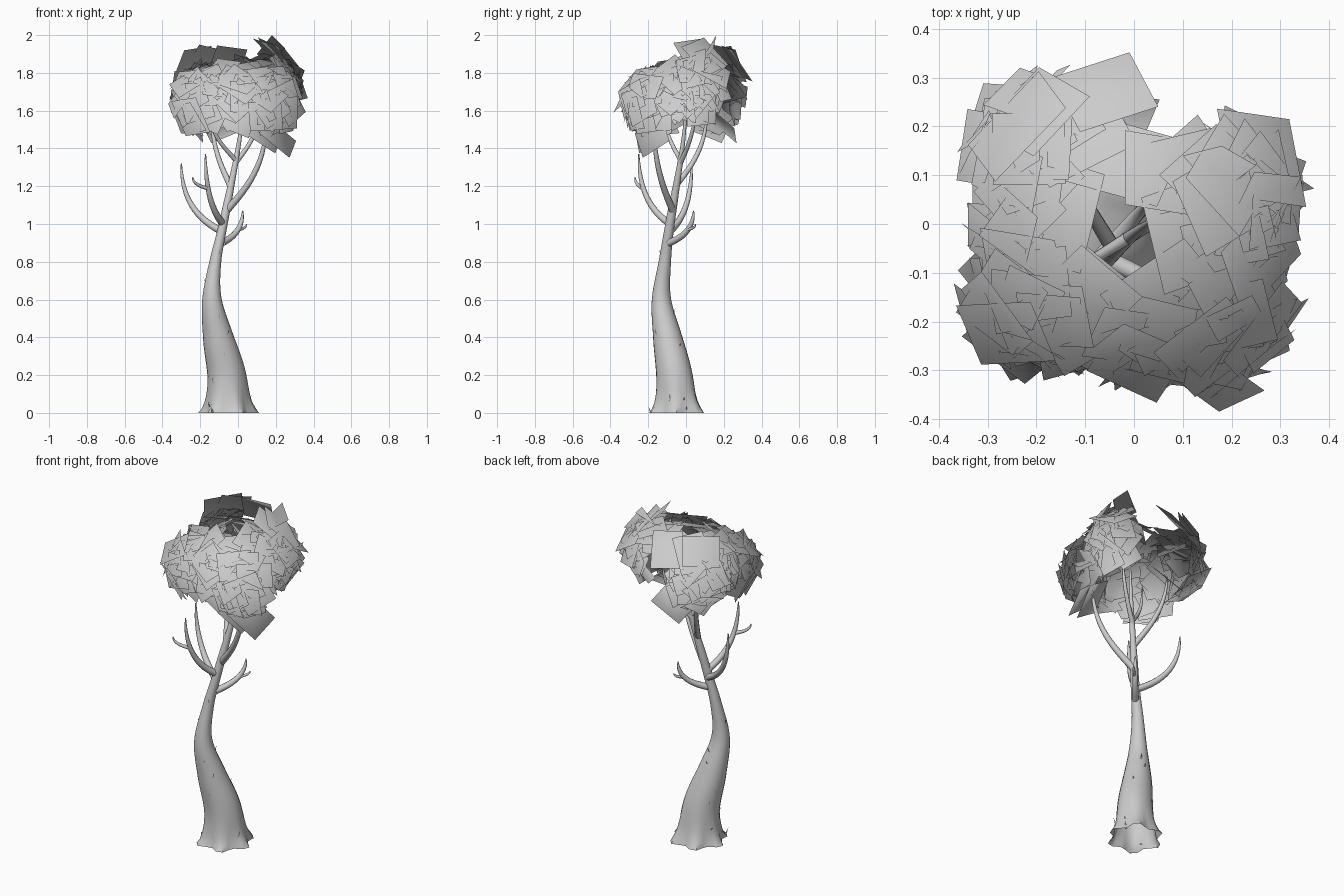
import bpy, bmesh, math, random
from mathutils import Vector, Matrix

if "Cube" in bpy.data.objects:
    bpy.data.objects.remove(bpy.data.objects["Cube"])

random.seed(11)
grey = bpy.data.materials.new("pale_grey")
grey.diffuse_color = (0.6, 0.6, 0.6, 1)
grey.use_nodes = True
grey.node_tree.nodes["Principled BSDF"].inputs["Base Color"].default_value = grey.diffuse_color


def make_object(name, bm, smooth=False):
    mesh = bpy.data.meshes.new(name)
    bm.to_mesh(mesh)
    bm.free()
    mesh.materials.append(grey)
    obj = bpy.data.objects.new(name, mesh)
    bpy.context.collection.objects.link(obj)
    if smooth:
        bpy.ops.object.select_all(action='DESELECT')
        obj.select_set(True)
        bpy.context.view_layer.objects.active = obj
        bpy.ops.object.shade_smooth_by_angle(angle=math.radians(50))
    return mesh


def spline(keys, steps):
    """Smooth curve through the key points."""
    k = [Vector(p) for p in keys]
    k = [k[0] * 2 - k[1]] + k + [k[-1] * 2 - k[-2]]
    out = []
    for i in range(1, len(k) - 2):
        a, b, c, d = k[i - 1:i + 3]
        for s in range(steps):
            t = s / steps
            out.append(0.5 * (2 * b + (c - a) * t + (2 * a - 5 * b + 4 * c - d) * t * t
                              + (3 * b - a - 3 * c + d) * t ** 3))
    return out + [k[-2]]


def tube(name, pts, sides, radius):
    """Tube along pts; radius(fraction, angle, z) gives its surface. The foot stays open."""
    bm = bmesh.new()
    rings = []
    last = len(pts) - 1
    u = Vector((1, 0, 0))
    for i, p in enumerate(pts):
        tan = (pts[min(i + 1, last)] - pts[max(i - 1, 0)]).normalized()
        if i == 0 and name == "trunk":
            tan = Vector((0, 0, 1))
        u = (u - tan * u.dot(tan)).normalized()
        v = tan.cross(u)
        ring = []
        for s in range(sides):
            a = math.tau * s / sides
            ring.append(bm.verts.new(p + radius(i / last, a, p.z) * (u * math.cos(a) + v * math.sin(a))))
        rings.append(ring)
    for lo, hi in zip(rings, rings[1:]):
        for s in range(sides):
            n = (s + 1) % sides
            bm.faces.new((lo[s], lo[n], hi[n], hi[s]))
    bm.faces.new(rings[-1])
    for v in bm.verts:
        v.co.z = max(v.co.z, 0)
    make_object(name, bm, True)


# Leaning trunk, swollen below and flared into root lobes at the ground
def trunk_girth(z):
    return 0.02 + 0.09 / (1 + math.exp((z - 0.5) / 0.16)) + 0.035 * math.exp(-z / 0.06) - 0.008 * max(z - 1.1, 0) / 0.3


def trunk_radius(f, a, z):
    lobes = 0.16 * math.exp(-z / 0.07) * math.cos(6 * a + 0.5) + 0.03 * math.sin(2 * a + 5 * z)
    return max(trunk_girth(z) * (1 + lobes), 0.003)


trunk_path = spline([(-.05, -.05, 0), (-.06, -.062, .2), (-.105, -.098, .4), (-.138, -.13, .6),
                     (-.12, -.112, .8), (-.078, -.085, 1), (0, -.02, 1.4), (.04, .01, 1.7)], 7)
tube("trunk", trunk_path, 24, trunk_radius)


# Branches: leave the trunk sideways, then sweep upwards to a thin tip
def branch(name, start, tip, thick, rise=0.6):
    a, b = Vector(start), Vector(tip)
    pts = []
    for i in range(15):
        t = i / 14
        across = math.sin(t * math.pi / 2) ** 1.1
        up = (1 - rise) * t + rise * t ** 2.2
        pts.append(Vector((a.x + (b.x - a.x) * across, a.y + (b.y - a.y) * across, a.z + (b.z - a.z) * up)))
    tube(name, pts, 10, lambda f, ang, z: thick * (1 - 0.45 * f - 0.4 * f ** 6))


branch("left_branch", (-.085, -.085, .96), (-.3, .03, 1.32), .02)
branch("front_branch", (-.08, -.085, 1), (-.172, -.25, 1.37), .02)
branch("front_twig", (-.165, -.23, 1.19), (-.24, -.27, 1.25), .011)
branch("right_branch", (-.06, -.07, 1.07), (.15, -.17, 1.55), .02, .35)
branch("short_branch", (-.085, -.09, .9), (.025, .04, 1.07), .02)
branch("short_twig", (.005, .01, .97), (.045, .05, 1), .009)
branch("back_branch", (-.04, -.055, 1.2), (-.14, .11, 1.6), .017, .3)
branch("inner_branch", (-.015, -.03, 1.32), (.12, .05, 1.65), .014, .3)
branch("upper_front_branch", (-.015, -.03, 1.34), (-.16, -.12, 1.64), .013, .3)

# Thin loose bark flakes along the trunk
bm = bmesh.new()
for i in range(20):
    p = random.choice(trunk_path[:30])
    a = random.uniform(0, math.tau)
    out = Vector((math.cos(a), math.sin(a), 0))
    side = Vector((-out.y, out.x, 0)) * 0.007
    base = p + out * trunk_radius(0, a, p.z)
    tip = out * 0.008 + Vector((0, 0, random.uniform(0.02, 0.05)))
    bm.faces.new([bm.verts.new(base + q) for q in (-side - out * 0.006, side - out * 0.006, tip)])
make_object("bark_flakes", bm)


# Foliage: overlapping square leaf cards, softly shaded together as one dome
def dome(p):
    return (p - Vector((0, 0, 1.47))).normalized()


def add_card(bm, centre, normal, w, h, spin):
    if normal.dot(dome(centre)) < 0:
        normal = -normal
    m = normal.to_track_quat('Z', 'Y').to_matrix() @ Matrix.Rotation(spin, 3, 'Z')
    pts = [centre + m @ Vector((x * w / 2, y * h / 2, 0)) for x, y in ((-1, -1), (1, -1), (1, 1), (-1, 1))]
    for q in pts:
        if max(abs(q.x), abs(q.y)) > 0.388 or not 1.34 < q.z < 2 or math.hypot(q.x + 0.03, q.y + 0.03) < 0.07:
            return False
    bm.faces.new([bm.verts.new(q) for q in pts])
    return True


def finish_foliage(name, bm):
    mesh = make_object(name, bm)
    mesh.shade_smooth()
    mesh.normals_split_custom_set_from_vertices([dome(v.co) for v in mesh.vertices])


def clump(name, centre, size, count):
    bm = bmesh.new()
    c, size = Vector(centre), Vector(size)
    outward = Vector((c.x, c.y, 0.12)).normalized()
    made = tries = 0
    while made < count and tries < 4000:
        tries += 1
        d = Vector([random.gauss(0, 1) for _ in range(3)]).normalized()
        if d.dot(outward) < -0.2:
            continue
        p = c + d * size * random.uniform(0.7, 1)
        n = (d + 0.5 * dome(p) + Vector([random.gauss(0, 0.25) for _ in range(3)])).normalized()
        made += add_card(bm, p, n, random.uniform(0.11, 0.18), random.uniform(0.13, 0.21),
                         random.uniform(0, math.tau))
    finish_foliage(name, bm)


clump("front_left_foliage", (-.19, -.16, 1.655), (.14, .13, .145), 48)
clump("back_left_foliage", (-.18, .15, 1.67), (.13, .13, .18), 48)
clump("right_foliage", (.19, .07, 1.73), (.13, .13, .16), 48)
clump("front_right_foliage", (.16, -.19, 1.65), (.13, .14, .16), 48)
clump("front_middle_foliage", (0, -.2, 1.67), (.08, .1, .14), 22)
clump("left_middle_foliage", (-.22, 0, 1.68), (.08, .1, .12), 18)
clump("right_middle_foliage", (.18, -.06, 1.7), (.1, .08, .12), 14)

# Larger cards standing out at the crown's top and lower edge
bm = bmesh.new()
for c in ((.15, -.17, 1.475), (.21, -.18, 1.46), (.01, -.28, 1.74), (-.06, .27, 1.85), (-.24, .2, 1.86),
          (-.2, .23, 1.85), (-.07, .2, 1.52), (.2, .1, 1.89), (.18, .05, 1.9), (.26, -.06, 1.79),
          (.11, -.02, 1.83), (.08, .1, 1.83), (-.02, .13, 1.82), (-.15, .02, 1.8), (-.1, -.15, 1.8),
          (.06, -.14, 1.8)):
    c = Vector(c)
    n = Vector((c.x, c.y, 0.2)).normalized()
    for attempt in range(60):
        if add_card(bm, c, n, 0.17 - attempt * 0.001, 0.21 - attempt * 0.001, random.uniform(0, math.tau)):
            break
# Topmost leaf tip
peak = Vector((.18, .16, 2))
bm.faces.new([bm.verts.new(peak + Vector(q)) for q in (
    (-.08, -.02, -.1), (-.01, -.1, -.15), (.07, -.04, -.07), (0, 0, 0))])
finish_foliage("crown_edge_leaves", bm)
